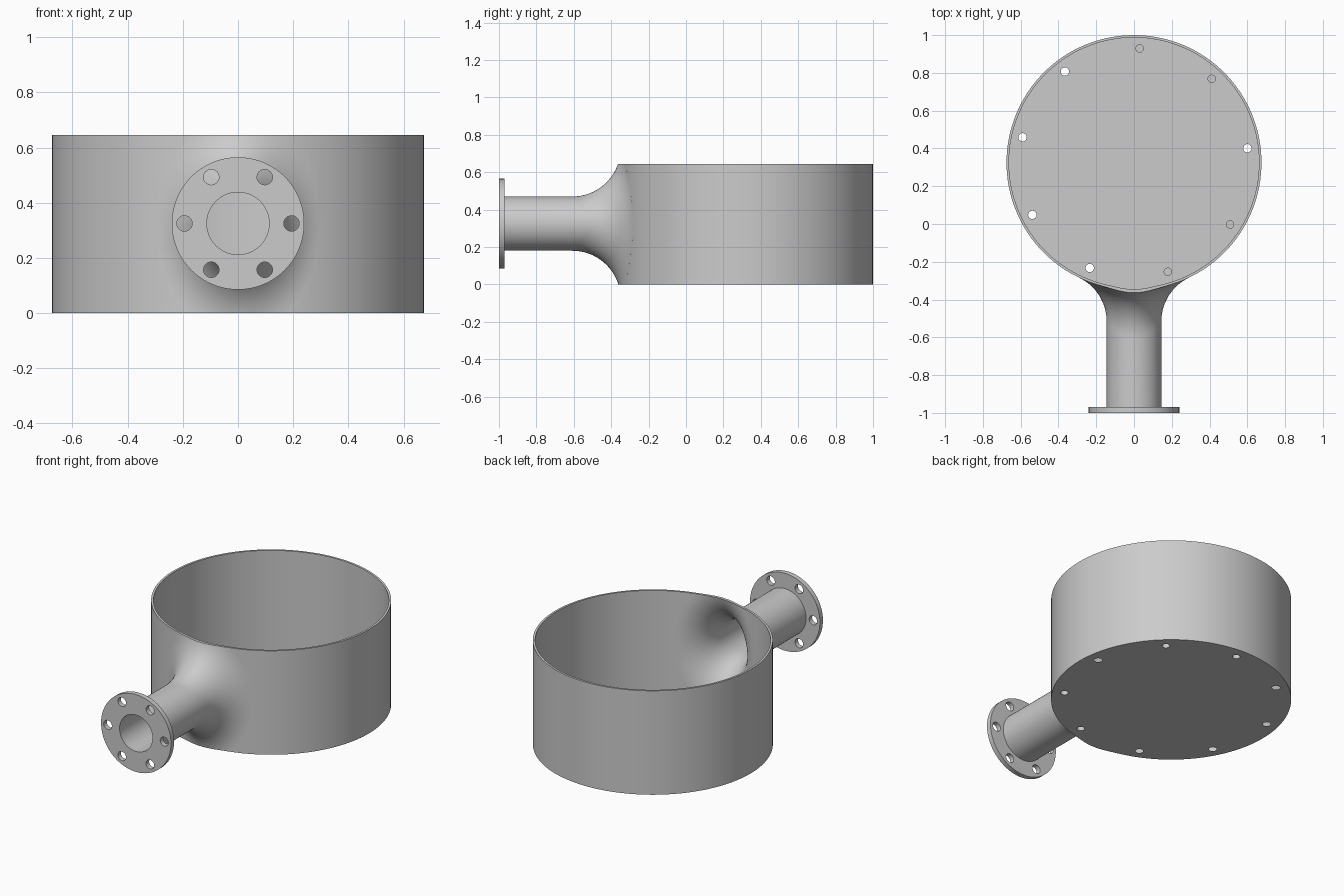
import bpy, bmesh, math
from mathutils import Vector, Matrix

if "Cube" in bpy.data.objects:
    bpy.data.objects.remove(bpy.data.objects["Cube"])

CY, CZ = 0.325, 0.325          # tank axis y, nozzle axis z
R, WALL, H, FLOOR = 0.675, 0.013, 0.645, 0.015
PIPE, BORE = 0.145, 0.113


def make_object(name, bm):
    bmesh.ops.recalc_face_normals(bm, faces=bm.faces)
    mesh = bpy.data.meshes.new(name)
    bm.to_mesh(mesh)
    bm.free()
    obj = bpy.data.objects.new(name, mesh)
    bpy.context.collection.objects.link(obj)
    return obj


def cylinders(name, radius, length, centres, along_y=False, segments=128):
    bm = bmesh.new()
    for c in centres:
        m = Matrix.Translation(c)
        if along_y:
            m = m @ Matrix.Rotation(math.pi / 2, 4, 'X')
        bmesh.ops.create_cone(bm, cap_ends=True, segments=segments, radius1=radius,
                              radius2=radius, depth=length, matrix=m)
    return make_object(name, bm)


def box(name, z0, z1):
    bm = bmesh.new()
    bmesh.ops.create_cube(bm, size=1, matrix=Matrix.Translation((0, 0, (z0 + z1) / 2))
                          @ Matrix.Diagonal((4, 4, z1 - z0, 1)))
    return make_object(name, bm)


def flared_pipe(name, pipe_r, tank_r, fillet, y_start, around=96, steps=18):
    """Pipe that blends into the tank wall with a rolling-ball fillet."""
    bm = bmesh.new()
    rings = [[] for _ in range(steps + 2)]
    for i in range(around):
        a = 2 * math.pi * i / around
        radial = Vector((math.cos(a), 0, math.sin(a)))
        c = Vector((0, 0, CZ)) + radial * (pipe_r + fillet)
        c.y = CY - math.sqrt((tank_r + fillet) ** 2 - c.x ** 2)
        to_tank = Vector((-c.x, CY - c.y, 0)).normalized()
        p = radial * pipe_r
        rings[0].append(bm.verts.new((p.x, y_start, CZ + p.z)))
        for s in range(steps + 1):
            d = (-radial).slerp(to_tank, s / steps)
            rings[s + 1].append(bm.verts.new(c + d * fillet))
    for r0, r1 in zip(rings, rings[1:]):
        for i in range(around):
            j = (i + 1) % around
            bm.faces.new((r0[i], r0[j], r1[j], r1[i]))
    bm.faces.new(rings[0])
    apex = bm.verts.new((0, 0.1, CZ))
    for i in range(around):
        bm.faces.new((rings[-1][i], rings[-1][(i + 1) % around], apex))
    return make_object(name, bm)


def boolean(obj, tool, operation):
    mod = obj.modifiers.new("bool", 'BOOLEAN')
    mod.operation, mod.object, mod.solver = operation, tool, 'EXACT'
    bpy.context.view_layer.objects.active = obj
    bpy.ops.object.modifier_apply(modifier=mod.name)
    bpy.data.objects.remove(tool)


def ring(count, radius, start):
    for i in range(count):
        a = start + 2 * math.pi * i / count
        yield radius * math.cos(a), radius * math.sin(a)


# Tank outside with flared nozzle, trimmed to its height
tank = cylinders("tank_with_nozzle", R, 1.4, [(0, CY, CZ)])
boolean(tank, flared_pipe("outer_flare", PIPE, R, 0.257, -0.97), 'UNION')
boolean(tank, box("trim", 0, H), 'INTERSECT')

# Hollow inside, down to the floor plate
cavity = cylinders("cavity", R - WALL, 1.4, [(0, CY, CZ)])
boolean(cavity, flared_pipe("inner_flare", BORE, R - WALL, 0.273, -1.1), 'UNION')
boolean(cavity, box("trim", FLOOR, 2), 'INTERSECT')
boolean(tank, cavity, 'DIFFERENCE')

# Nine holes through the floor
holes = [(x, CY + y, 0) for x, y in ring(9, 0.605, math.radians(87.2))]
boolean(tank, cylinders("floor_holes", 0.022, 0.1, holes, segments=32), 'DIFFERENCE')

# Pipe flange with bore and six bolt holes
flange = cylinders("pipe_flange", 0.24, 0.03, [(0, -0.985, CZ)], True, 96)
boolean(flange, cylinders("bore", BORE, 0.2, [(0, -0.985, CZ)], True, 96), 'DIFFERENCE')
bolts = [(x, -0.985, CZ + z) for x, z in ring(6, 0.194, 0)]
boolean(flange, cylinders("bolt_holes", 0.028, 0.2, bolts, True, 32), 'DIFFERENCE')

# Smooth shading with crisp rims
for obj in (tank, flange):
    bpy.ops.object.select_all(action='DESELECT')
    obj.select_set(True)
    bpy.context.view_layer.objects.active = obj
    bpy.ops.object.shade_smooth_by_angle(angle=math.radians(30))
